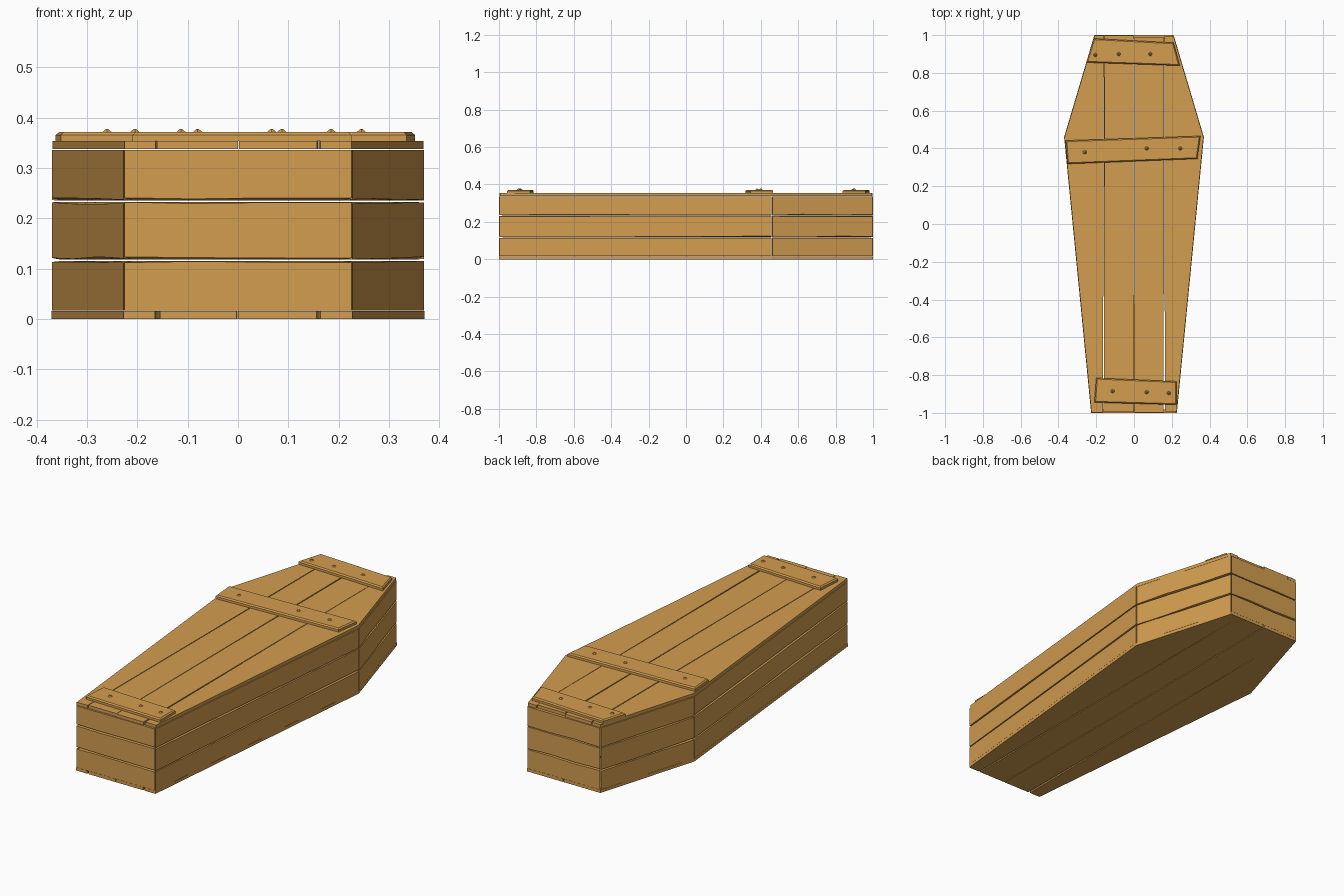
import bpy, bmesh, math, random
from mathutils import Vector

if "Cube" in bpy.data.objects:
    bpy.data.objects.remove(bpy.data.objects["Cube"])

random.seed(4)
wood = bpy.data.materials.new("wood")
wood.diffuse_color = (0.65, 0.34, 0.08, 1)
wood.use_nodes = True
wood.node_tree.nodes["Principled BSDF"].inputs["Base Color"].default_value = wood.diffuse_color

# Hexagonal plan, counter-clockwise from front left
OUTLINE = [Vector(p) for p in ((-0.227, -1), (0.227, -1), (0.37, 0.46),
                               (0.21, 1), (-0.21, 1), (-0.37, 0.46))]
WALL = 0.017


def finish(bm, name):
    bmesh.ops.recalc_face_normals(bm, faces=bm.faces)
    me = bpy.data.meshes.new(name)
    bm.to_mesh(me)
    bm.free()
    me.materials.append(wood)
    ob = bpy.data.objects.new(name, me)
    bpy.context.collection.objects.link(ob)
    return ob


def inset(poly, d):
    """Mitred inward offset of the plan."""
    out = []
    for i, p in enumerate(poly):
        e1 = (p - poly[i - 1]).normalized()
        e2 = (poly[(i + 1) % len(poly)] - p).normalized()
        n1, n2 = Vector((-e1.y, e1.x)), Vector((-e2.y, e2.x))
        out.append(p + (n1 + n2) * d / (1 + n1.dot(n2)))
    return out


def flat_plank(name, poly, x0, x1, z0, z1, y0=-1, y1=1):
    """Slice of the plan between two slightly slanted seams."""
    bm = bmesh.new()
    bm.faces.new([bm.verts.new((p.x, p.y, z0)) for p in poly])
    cuts = (((x0, 0, 0), (-1, random.uniform(-.003, .003), 0)),
            ((x1, 0, 0), (1, random.uniform(-.003, .003), 0)),
            ((0, y0, 0), (0, -1, 0)), ((0, y1, 0), (0, 1, 0)))
    for co, no in cuts:
        bmesh.ops.bisect_plane(bm, geom=bm.verts[:] + bm.edges[:] + bm.faces[:],
                               plane_co=co, plane_no=no, clear_outer=True)
    r = bmesh.ops.extrude_face_region(bm, geom=bm.faces[:])
    for v in r["geom"]:
        if isinstance(v, bmesh.types.BMVert):
            v.co.z = z1
    return finish(bm, name)


def wall_plank(name, a, b, ai, bi, z0, z1, chip_low, chip_high):
    """Upright board with worn, uneven outer edges."""
    bm = bmesh.new()
    t = 0.002 / (b - a).length
    rings = []
    for s in (t, 0.3, 0.65, 1 - t):
        o, n = a.lerp(b, s), ai.lerp(bi, s)
        lo = z0 + chip_low * random.uniform(0, 0.006)
        hi = z1 - chip_high * random.uniform(0, 0.004)
        rings.append([bm.verts.new(c) for c in (
            (o.x, o.y, lo), (o.x, o.y, hi), (n.x, n.y, z1), (n.x, n.y, z0))])
    for r, q in zip(rings, rings[1:]):
        for k in range(4):
            bm.faces.new((r[k], q[k], q[(k + 1) % 4], r[(k + 1) % 4]))
    bm.faces.new(rings[0])
    bm.faces.new(rings[-1][::-1])
    return finish(bm, name)


def batten(name, corners):
    """Cross board with chamfered top edges."""
    bm = bmesh.new()
    poly = [Vector(c) for c in corners]
    rings = [[bm.verts.new((p.x, p.y, z)) for p in pl] for pl, z in (
        (poly, 0.353), (poly, 0.365), (inset(poly, 0.006), 0.371))]
    for r, q in zip(rings, rings[1:]):
        for k in range(4):
            m = (k + 1) % 4
            bm.faces.new((r[k], r[m], q[m], q[k]))
    bm.faces.new(rings[0][::-1])
    bm.faces.new(rings[-1])
    return finish(bm, name)


# Floor and lid boards
SEAMS = (-0.5, -0.16, 0.0, 0.16, 0.5)
LID = inset(OUTLINE, 0.002)
ENDS = ((-1, 1), (-0.994, 0.997), (-0.998, 0.988), (-0.993, 0.995))
for i in range(4):
    x0, x1 = SEAMS[i] + 0.002, SEAMS[i + 1] - 0.002
    flat_plank(f"floor_board_{i + 1}", OUTLINE, x0, x1, 0, 0.016)
    flat_plank(f"lid_board_{i + 1}", LID, x0, x1, 0.337, 0.353, *ENDS[i])

# Three stacked boards on each of the six walls
INNER = inset(OUTLINE, WALL)
NAMES = ("front", "right_long", "right_short", "back", "left_short", "left_long")
LEVELS = ((0.0165, 0.115), (0.118, 0.232), (0.235, 0.335))
for w, wall in enumerate(NAMES):
    n = (w + 1) % 6
    for j, (z0, z1) in enumerate(LEVELS):
        wall_plank(f"{wall}_wall_board_{j + 1}", OUTLINE[w], OUTLINE[n],
                   INNER[w], INNER[n], z0, z1, j > 0, j < 2)

# Cross battens on the lid, each with three nails
BATTENS = {
    "foot": (((-0.21, -0.945), (0.225, -0.957), (0.225, -0.833), (-0.2, -0.815)),
             ((-0.113, -0.885), (0.067, -0.89), (0.185, -0.895))),
    "middle": (((-0.352, 0.318), (0.335, 0.345), (0.352, 0.466), (-0.362, 0.442)),
               ((-0.26, 0.38), (0.067, 0.4), (0.245, 0.4))),
    "head": (((-0.252, 0.855), (0.243, 0.838), (0.21, 0.96), (-0.213, 0.982)),
             ((-0.205, 0.895), (-0.08, 0.9), (0.087, 0.9))),
}
for key, (corners, nails) in BATTENS.items():
    batten(f"{key}_batten", corners)
    for k, (x, y) in enumerate(nails):
        bm = bmesh.new()
        bmesh.ops.create_cone(bm, cap_ends=True, segments=6, radius1=0.013,
                              radius2=0.003, depth=0.008)
        bmesh.ops.translate(bm, verts=bm.verts, vec=(x, y, 0.373))
        finish(bm, f"{key}_nail_{k + 1}")
